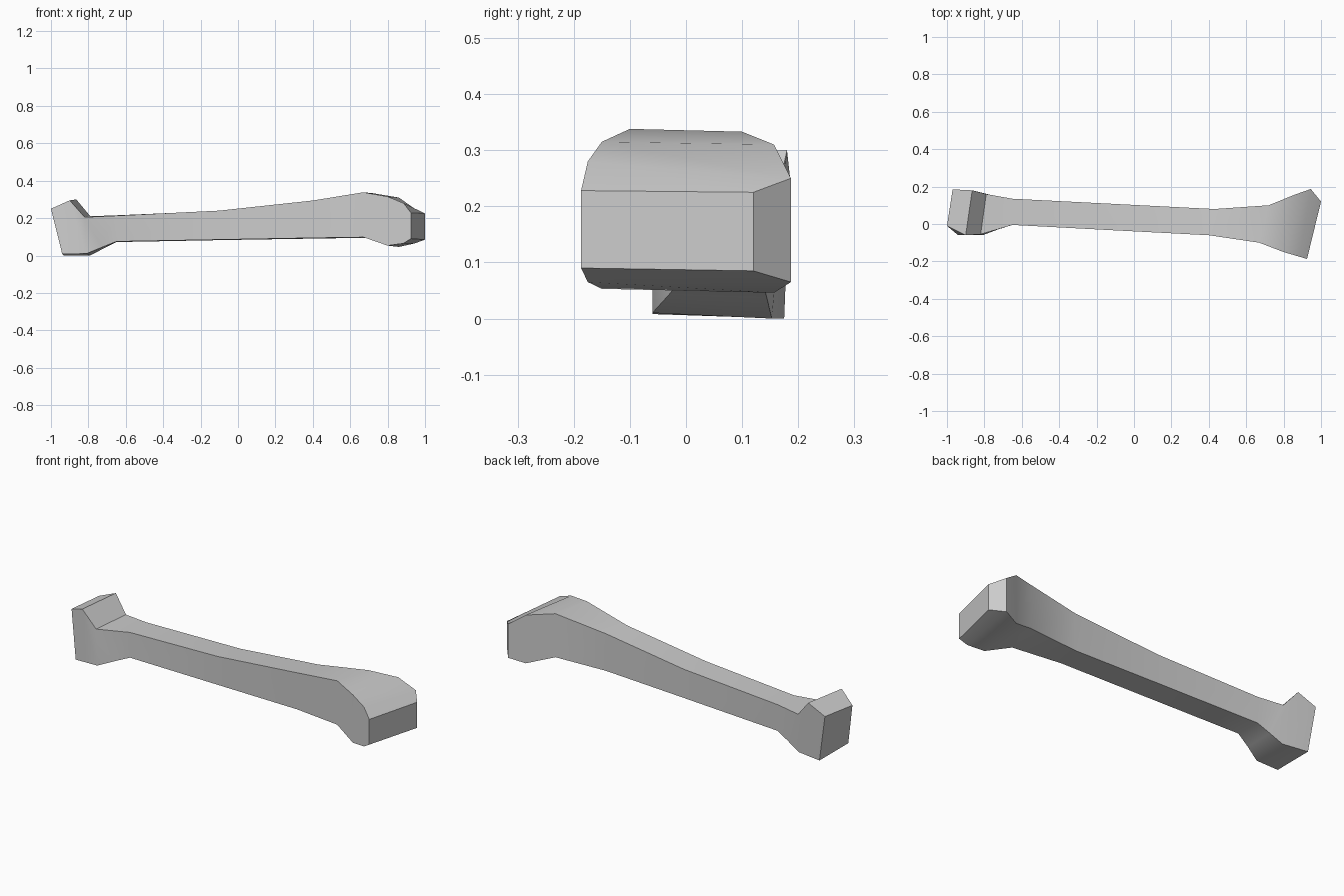
import bpy
import bmesh
import math

cube = bpy.data.objects.get("Cube")
if cube:
    bpy.data.objects.remove(cube, do_unlink=True)

# Plain grey surface
grey = bpy.data.materials.new("light_grey")
grey.use_nodes = True
colour = (0.6, 0.6, 0.6, 1)
grey.diffuse_color = colour
grey.node_tree.nodes["Principled BSDF"].inputs["Base Color"].default_value = colour


def edge_pair(x, y, bottom, top, top_x=None, top_y=None):
    """Bottom and top corner on one side of a cross-section."""
    tx = x if top_x is None else top_x
    ty = y if top_y is None else top_y
    return (x, y, bottom), (tx, ty, top)


# Cross-sections from the hooked end to the broad end: front side, back side
sections = [
    # Hooked knob
    (edge_pair(-.94, -.06, .008, .25, -1, -.01), edge_pair(-.93, .175, 0, .255, -.97, .185)),
    (edge_pair(-.81, -.06, .01, .295, -.9), edge_pair(-.79, .153, 0, .3, -.865, .18)),
    (edge_pair(-.73, -.03, .043, .205, -.82, -.055), edge_pair(-.72, .144, .037, .21, -.79, .16)),
    # Shaft
    (edge_pair(-.65, -.005, .075, .213), edge_pair(-.65, .135, .072, .215)),
    (edge_pair(-.1, -.034, .085, .24), edge_pair(-.06, .105, .083, .24)),
    (edge_pair(.4, -.06, .094, .294), edge_pair(.43, .08, .091, .294)),
    # Broad rounded end
    (edge_pair(.67, -.1, .098, .338), edge_pair(.72, .1, .095, .333)),
    (edge_pair(.8, -.15, .053, .315), edge_pair(.86, .157, .046, .31)),
    (edge_pair(.885, -.175, .065, .28), edge_pair(.945, .187, .065, .25)),
    (edge_pair(.925, -.187, .09, .228), edge_pair(1, .12, .085, .225)),
]

# Loft the sections into one closed body
bm = bmesh.new()
rings = []
for (fb, ft), (bb, bt) in sections:
    rings.append([bm.verts.new(p) for p in (fb, ft, bt, bb)])
for a, b in zip(rings, rings[1:]):
    for i in range(4):
        j = (i + 1) % 4
        bm.faces.new((a[i], b[i], b[j], a[j]))
bm.faces.new(rings[0])
bm.faces.new(reversed(rings[-1]))
bmesh.ops.recalc_face_normals(bm, faces=bm.faces)

mesh = bpy.data.meshes.new("bone_shaft")
bm.to_mesh(mesh)
bm.free()
mesh.materials.append(grey)
shaft = bpy.data.objects.new("bone_shaft", mesh)
bpy.context.collection.objects.link(shaft)

# Smooth along the length, crisp at the corners
bpy.ops.object.select_all(action="DESELECT")
shaft.select_set(True)
bpy.context.view_layer.objects.active = shaft
bpy.ops.object.shade_smooth_by_angle(angle=math.radians(35))
